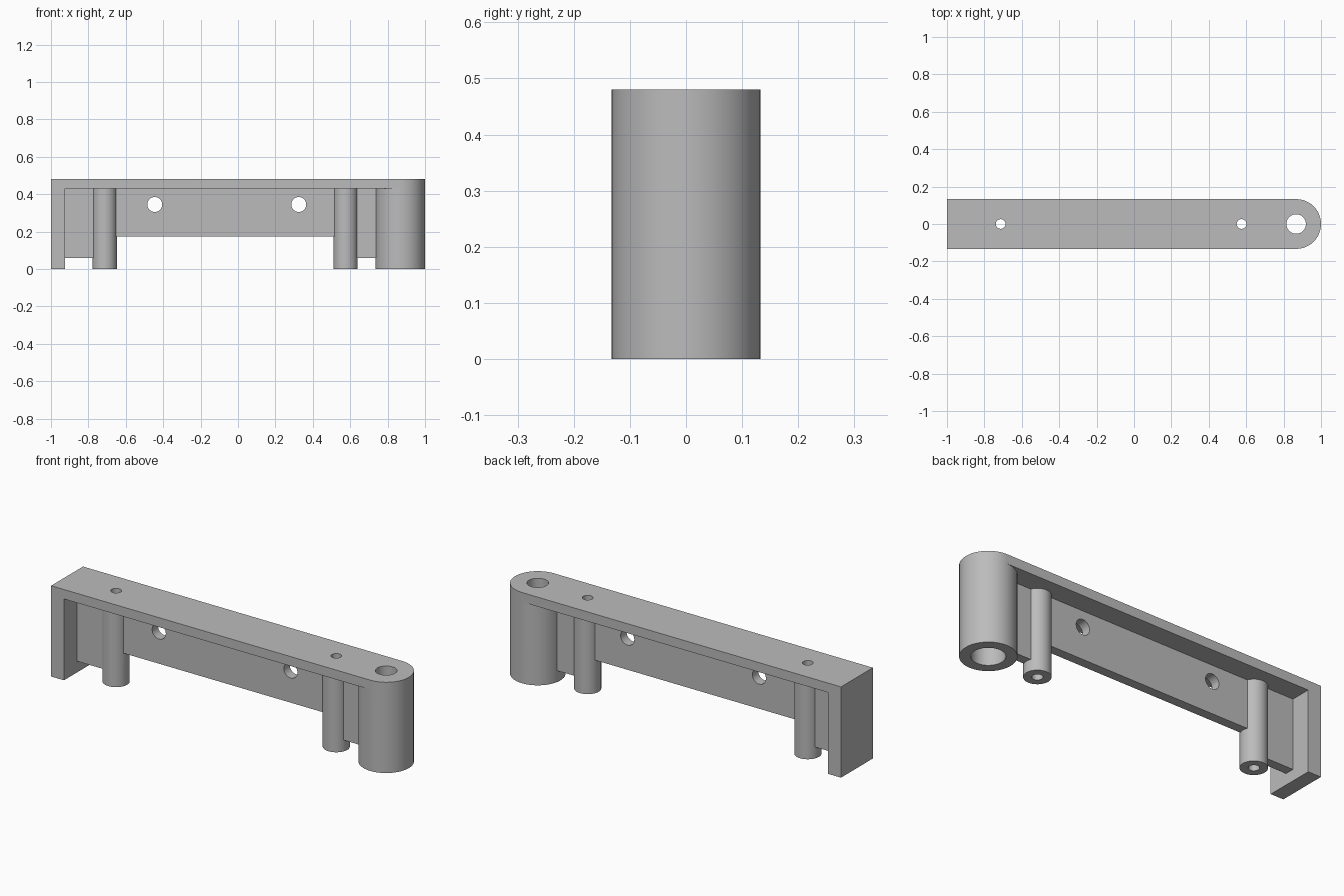
import bpy
import bmesh
import math

cube = bpy.data.objects.get("Cube")
if cube:
    bpy.data.objects.remove(cube, do_unlink=True)

HALF = 0.133      # half depth, also the radius of the round end
TOP = 0.48
UNDER = 0.43      # underside of the top plate
HUB_X = 1 - HALF
POSTS = (-0.713, 0.575)
SCREWS = (-0.445, 0.325)

grey = bpy.data.materials.new("plain grey")
grey.use_nodes = True
colour = (0.5, 0.5, 0.5, 1)
grey.diffuse_color = colour
grey.node_tree.nodes["Principled BSDF"].inputs["Base Color"].default_value = colour


def extrude(name, points, direction):
    """Solid made from a flat outline pushed along a direction."""
    bm = bmesh.new()
    face = bm.faces.new([bm.verts.new(p) for p in points])
    moved = bmesh.ops.extrude_face_region(bm, geom=[face])["geom"]
    bmesh.ops.translate(bm, vec=direction, verts=[v for v in moved if isinstance(v, bmesh.types.BMVert)])
    bmesh.ops.recalc_face_normals(bm, faces=bm.faces)
    mesh = bpy.data.meshes.new(name)
    bm.to_mesh(mesh)
    bm.free()
    mesh.materials.append(grey)
    obj = bpy.data.objects.new(name, mesh)
    bpy.context.collection.objects.link(obj)
    return obj


def arc(radius, start, end, steps):
    angles = [math.radians(start + (end - start) * i / steps) for i in range(steps + 1)]
    return [(radius * math.cos(a), radius * math.sin(a)) for a in angles]


def upright(name, x, radius, low, high, steps=48):
    ring = arc(radius, -90, 270, steps)[:-1]
    return extrude(name, [(x + u, v, low) for u, v in ring], (0, 0, high - low))


def combine(target, tool, operation):
    mod = target.modifiers.new(tool.name, "BOOLEAN")
    mod.operation = operation
    mod.solver = "EXACT"
    mod.object = tool
    bpy.context.view_layer.objects.active = target
    bpy.ops.object.modifier_apply(modifier=mod.name)
    bpy.data.objects.remove(tool, do_unlink=True)


# Top plate with a round end, and the hub below it
outline = [(-1, HALF), (-1, -HALF)] + [(HUB_X + u, v) for u, v in arc(HALF, -90, 90, 24)]
bracket = extrude("bracket", [(x, y, UNDER) for x, y in outline], (0, 0, TOP - UNDER))
parts = [upright("hub", HUB_X, HALF, 0, UNDER)]

# End wall
wall = [(-1, -HALF), (-0.925, -HALF), (-0.925, HALF), (-1, HALF)]
parts.append(extrude("end_wall", [(x, y, 0) for x, y in wall], (0, 0, UNDER)))

# Thin central web, raised between the posts
web = [(-0.95, 0.06), (POSTS[0], 0.06), (POSTS[0], 0.175), (POSTS[1], 0.175),
       (POSTS[1], 0.06), (0.76, 0.06), (0.76, 0.45), (-0.95, 0.45)]
parts.append(extrude("web", [(x, -0.025, z) for x, z in web], (0, 0.05, 0)))

# Screw posts
parts += [upright("post", x, 0.065, 0, 0.45) for x in POSTS]
for part in parts:
    combine(bracket, part, "UNION")

# Bores: narrow through holes, wide hub bore from below, cross holes in the web
cutters = [upright("post_bore", x, 0.026, -0.1, 0.6, 24) for x in POSTS]
cutters.append(upright("hub_hole", HUB_X, 0.052, -0.1, 0.6))
cutters.append(upright("hub_bore", HUB_X, 0.08, -0.1, UNDER))
for x in SCREWS:
    ring = arc(0.04, 0, 360, 32)[:-1]
    cutters.append(extrude("cross_hole", [(x + u, -0.1, 0.345 + v) for u, v in ring], (0, 0.2, 0)))
for cutter in cutters:
    combine(bracket, cutter, "DIFFERENCE")

bpy.ops.object.select_all(action="DESELECT")
bracket.select_set(True)
bpy.context.view_layer.objects.active = bracket
bpy.ops.object.shade_smooth_by_angle(angle=math.radians(30))
